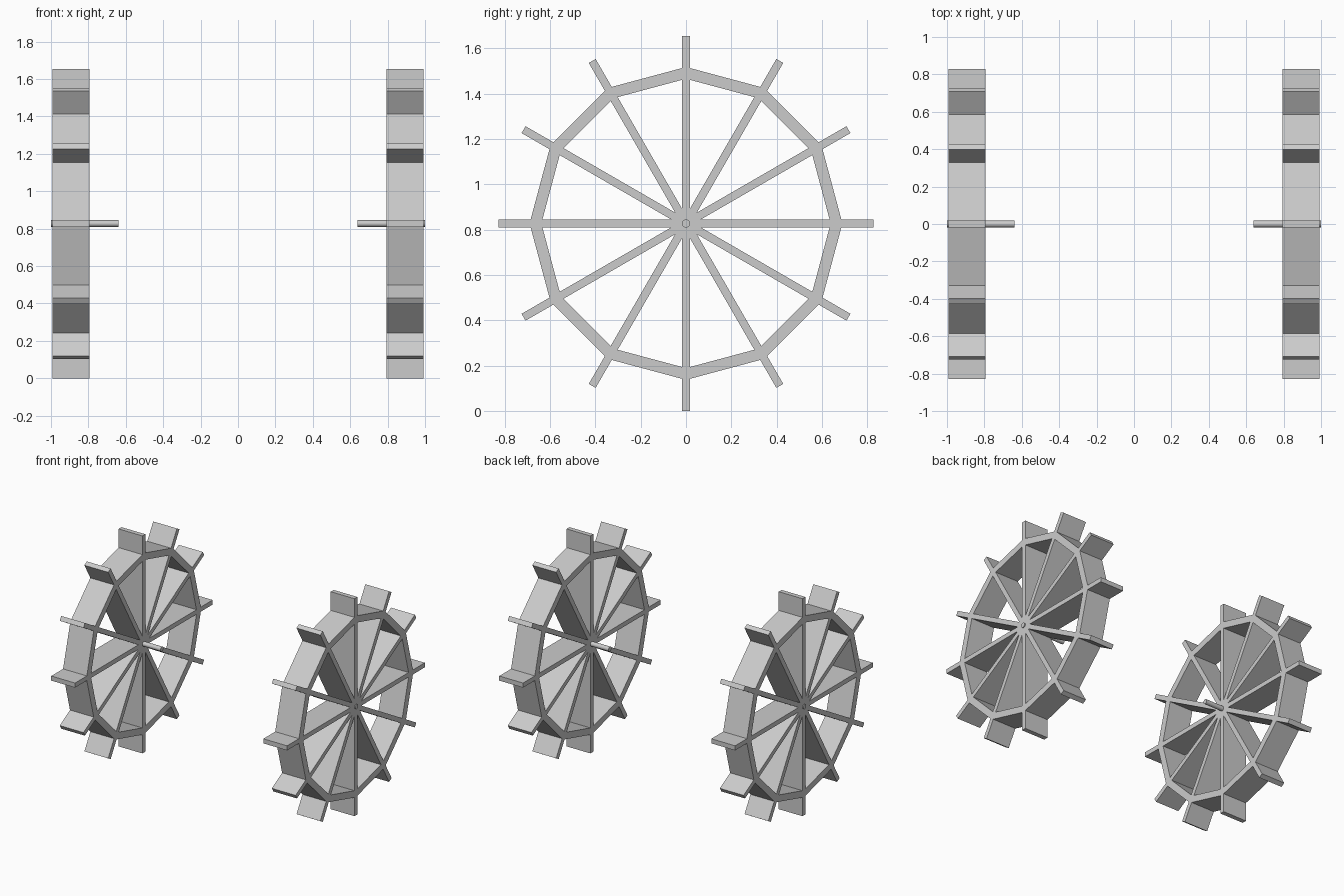
import bpy, bmesh, math
from mathutils import Matrix

if "Cube" in bpy.data.objects:
    bpy.data.objects.remove(bpy.data.objects["Cube"])

CZ = 0.8275        # wheel centre height, also the paddle radius
WIDTH = 0.2        # wheel width along x
THICK = 0.035      # paddle board thickness
SIDES = 12


def finish(name, bm):
    bmesh.ops.recalc_face_normals(bm, faces=bm.faces)
    mesh = bpy.data.meshes.new(name)
    bm.to_mesh(mesh)
    bm.free()
    obj = bpy.data.objects.new(name, mesh)
    bpy.context.collection.objects.link(obj)
    return obj


def paddle_board(name, x, angle):
    # One plank running through the hub: two spokes and two paddles
    bm = bmesh.new()
    bmesh.ops.create_cube(bm, size=1, matrix=Matrix.Diagonal((WIDTH, THICK, 2 * CZ, 1)))
    obj = finish(name, bm)
    obj.location = (x, 0, CZ)
    obj.rotation_euler.x = angle
    return obj


def rim(name, x, outer, inner):
    # Twelve-sided band with a corner on every spoke
    bm = bmesh.new()
    loops = []
    for i in range(SIDES):
        a = 2 * math.pi * i / SIDES
        loops.append([bm.verts.new((sx * WIDTH / 2, r * math.sin(a), r * math.cos(a)))
                      for sx, r in ((-1, outer), (1, outer), (1, inner), (-1, inner))])
    for i in range(SIDES):
        p, q = loops[i], loops[(i + 1) % SIDES]
        for k in range(4):
            n = (k + 1) % 4
            bm.faces.new((p[k], p[n], q[n], q[k]))
    obj = finish(name, bm)
    obj.location = (x, 0, CZ)
    return obj


def axle(name, x0, x1):
    bpy.ops.mesh.primitive_cylinder_add(vertices=16, radius=0.018, depth=abs(x1 - x0),
                                        location=((x0 + x1) / 2, 0, CZ),
                                        rotation=(0, math.pi / 2, 0))
    obj = bpy.context.object
    obj.name = name
    bpy.ops.object.shade_smooth_by_angle()
    return obj


# Two matching wheels, axles pointing inward
for side, s in (("left", -1), ("right", 1)):
    x = s * 0.893
    for i in range(SIDES // 2):
        paddle_board(f"{side}_paddle_board_{i + 1}", x, math.pi * i / (SIDES // 2))
    rim(f"{side}_rim", x, 0.69, 0.638)
    axle(f"{side}_axle", s * 0.64, s * 1.0)
